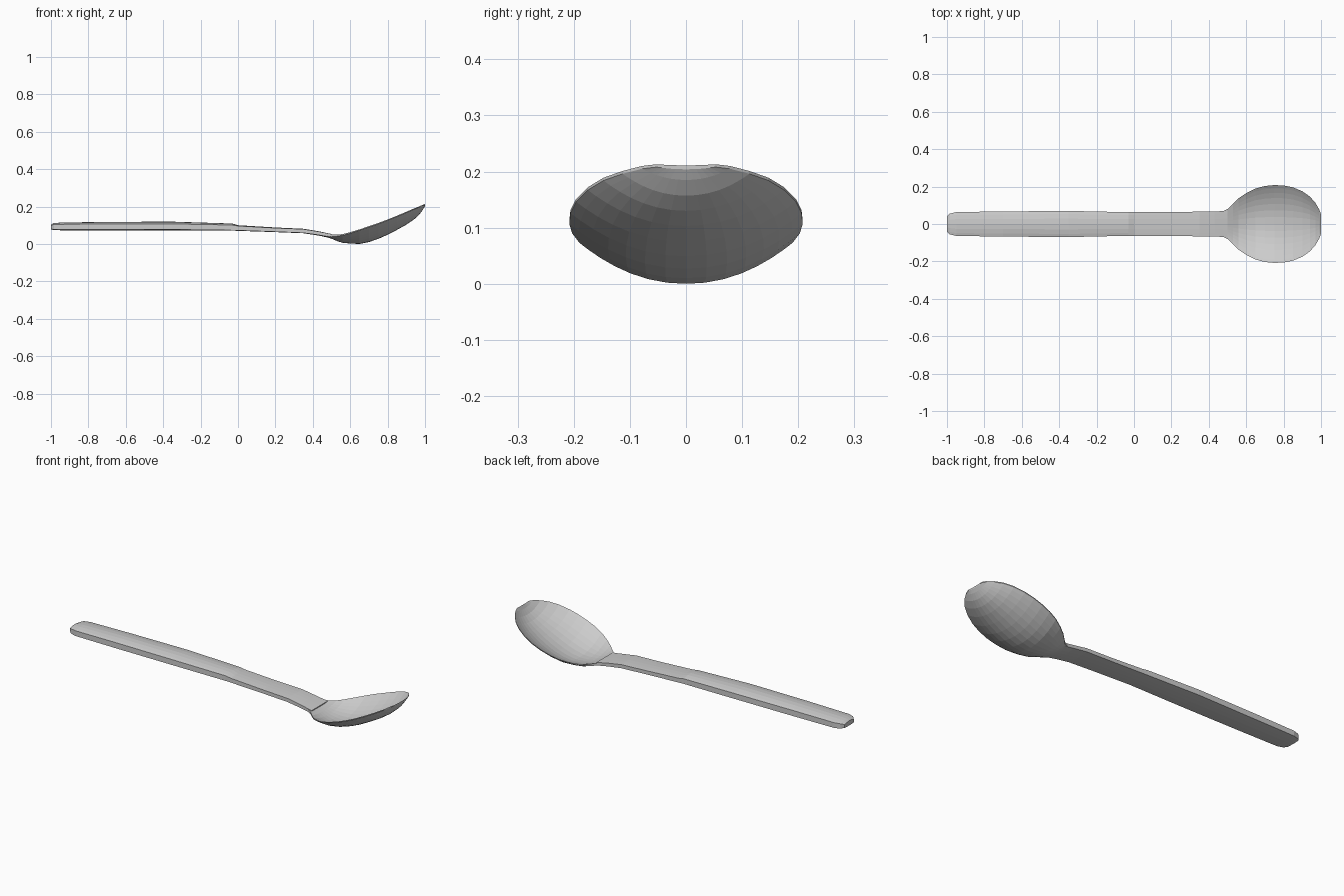
import bpy, bmesh

def loft(name, stations, n, power):
    """Skin cross-sections: x, half width, bottom centre, bottom edge, top edge, top centre."""
    bm = bmesh.new()
    ts = [-1 + 2 * i / n for i in range(n + 1)]
    # widen spacing towards the middle so edges get finer facets
    ts = [t * (1.25 - 0.25 * t * t) for t in ts]
    rings = []
    for x, w, bc, be, te, tc in stations:
        low = [(x, w * t, bc + (be - bc) * abs(t) ** power) for t in ts]
        top = [(x, w * t, tc + (te - tc) * abs(t) ** power) for t in reversed(ts)]
        rings.append([bm.verts.new(p) for p in low + top])
    count = len(rings[0])
    for a, b in zip(rings, rings[1:]):
        for i in range(count):
            j = (i + 1) % count
            bm.faces.new((a[i], a[j], b[j], b[i]))
    for r in (rings[0], rings[-1]):
        for i in range(n):
            bm.faces.new((r[i], r[i + 1], r[count - 2 - i], r[count - 1 - i]))
    bmesh.ops.recalc_face_normals(bm, faces=bm.faces)
    mesh = bpy.data.meshes.new(name)
    bm.to_mesh(mesh)
    bm.free()
    obj = bpy.data.objects.new(name, mesh)
    bpy.context.collection.objects.link(obj)
    return obj

# Handle: gently crowned bar that dips towards the bowl
loft("handle", [
    (-1.00, .040, .078, .080, .098, .104),
    (-.985, .055, .074, .077, .104, .111),
    (-.95, .064, .073, .076, .105, .114),
    (-.70, .067, .073, .076, .107, .118),
    (-.35, .070, .073, .077, .107, .119),
    (-.03, .063, .071, .073, .101, .109),
    (.00, .063, .070, .072, .096, .100),
    (.20, .064, .063, .065, .085, .088),
    (.35, .066, .057, .059, .079, .081),
    (.43, .067, .045, .048, .066, .068),
    (.50, .070, .030, .036, .053, .053),
], 6, 2)

# Bowl: thin curved shell with a rim rising towards the tip
bowl = [
    (.47, .066, .037, .043, .058, .058),
    (.50, .080, .028, .038, .051, .048),
    (.53, .110, .015, .041, .049, .036),
    (.56, .138, .006, .046, .053, .024),
    (.60, .165, .002, .057, .063, .016),
    (.65, .190, .000, .073, .078, .014),
    (.70, .203, .010, .090, .095, .023),
    (.75, .208, .027, .107, .112, .039),
    (.80, .206, .049, .126, .131, .061),
    (.85, .196, .075, .146, .151, .086),
    (.90, .175, .103, .167, .172, .114),
    (.94, .147, .130, .184, .189, .140),
    (.97, .113, .157, .196, .201, .166),
    (.99, .078, .185, .205, .210, .193),
    (1.00, .052, .204, .208, .213, .211),
]
loft("bowl", bowl, 14, 2.1)
